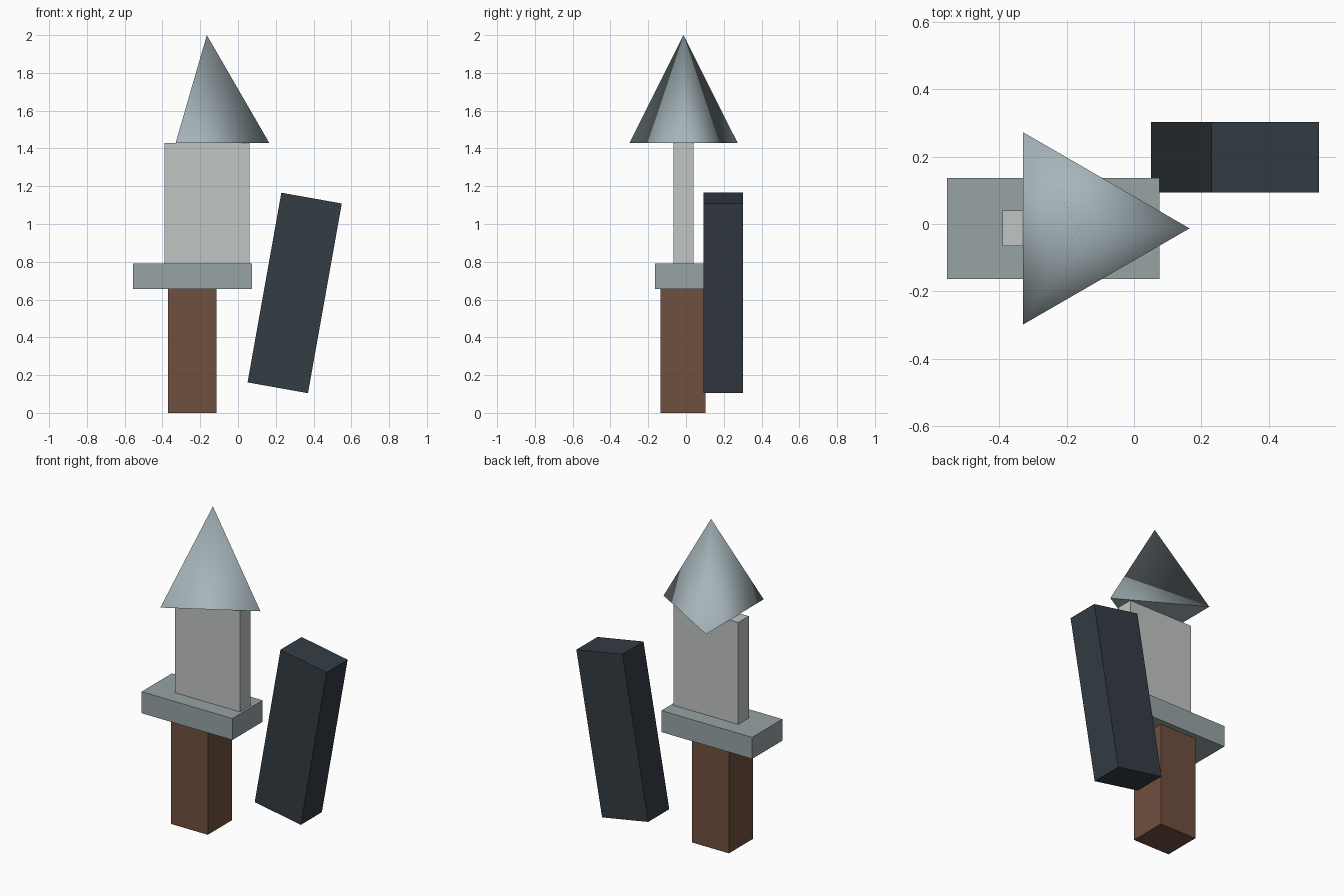
import bpy
from math import radians

if "Cube" in bpy.data.objects:
    bpy.data.objects.remove(bpy.data.objects["Cube"])


def paint(obj, name, color):
    mat = bpy.data.materials.new(name)
    mat.diffuse_color = (*color, 1.0)
    mat.use_nodes = True
    mat.node_tree.nodes["Principled BSDF"].inputs["Base Color"].default_value = mat.diffuse_color
    obj.data.materials.append(mat)


def box(name, center, size, mat_name, color, tilt=0.0):
    bpy.ops.mesh.primitive_cube_add(size=1, location=center)
    obj = bpy.context.object
    obj.name = name
    obj.scale = size
    obj.rotation_euler.y = radians(tilt)
    paint(obj, mat_name, color)
    return obj


# Sword: handle, cross guard and blade stacked upwards
box("handle", (-0.242, -0.017, 0.329), (0.255, 0.238, 0.658), "brown_leather", (0.16, 0.08, 0.05))
box("guard", (-0.24, -0.013, 0.723), (0.63, 0.30, 0.135), "guard_steel", (0.31, 0.37, 0.375))
box("blade", (-0.165, -0.013, 1.11), (0.45, 0.105, 0.64), "blade_steel", (0.53, 0.56, 0.55))

# Three-sided blade tip: smooth sides, flat base
bpy.ops.mesh.primitive_cone_add(vertices=3, radius1=0.33, radius2=0, depth=0.57,
                                location=(-0.165, -0.013, 1.715),
                                rotation=(0, 0, radians(-90)))
tip = bpy.context.object
tip.name = "blade_tip"
for face in tip.data.polygons:
    face.use_smooth = face.normal.z > -0.9
paint(tip, "tip_steel", (0.38, 0.46, 0.49))

# Scabbard leaning beside the sword
box("scabbard", (0.30, 0.198, 0.635), (0.325, 0.209, 1.02), "dark_scabbard", (0.034, 0.045, 0.057), tilt=10.1)
